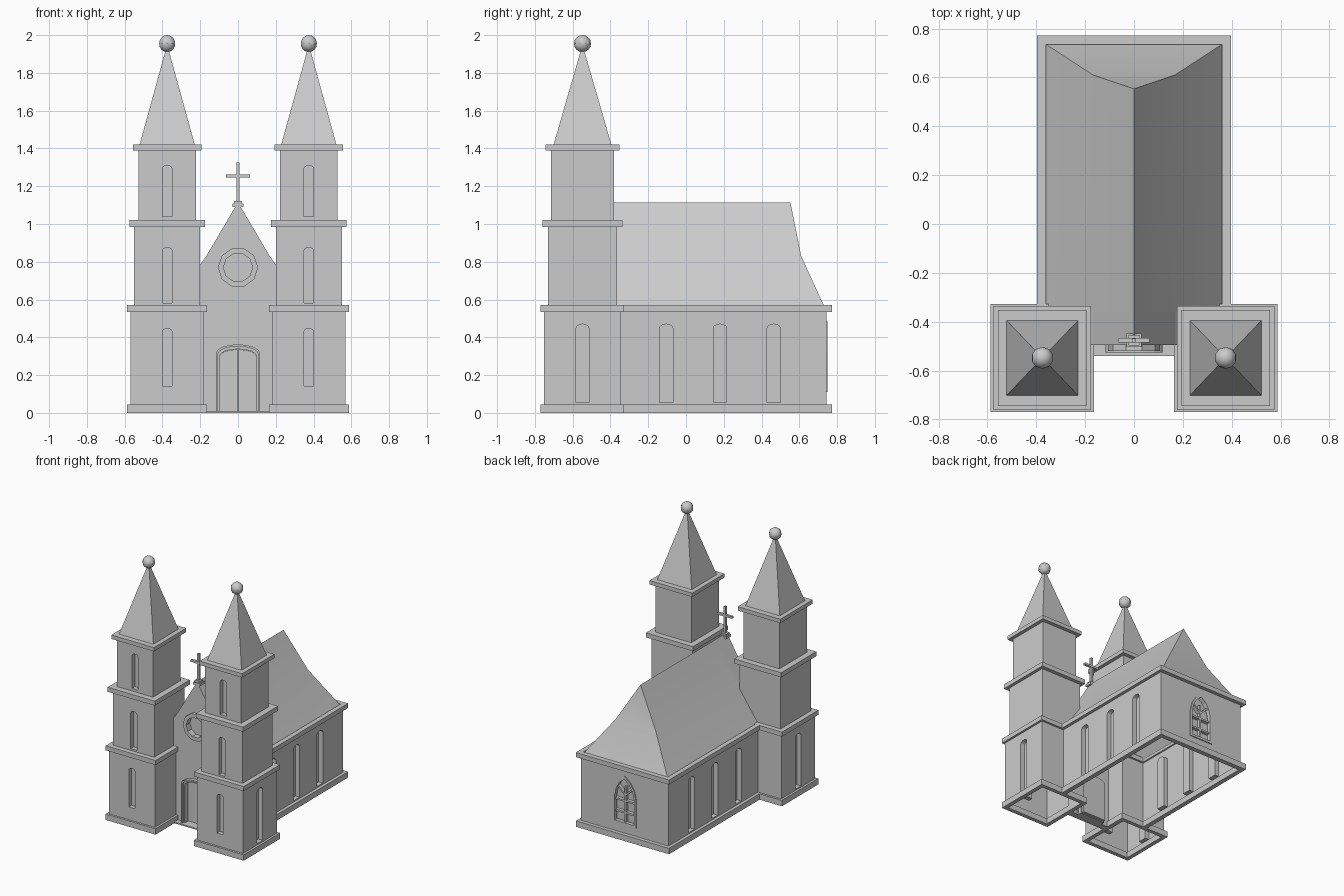
import bpy, bmesh, math
from mathutils import Vector

if "Cube" in bpy.data.objects:
    bpy.data.objects.remove(bpy.data.objects["Cube"])

MAP = {'x': lambda u, v, t: (t, u, v), 'y': lambda u, v, t: (u, t, v), 'z': lambda u, v, t: (u, v, t)}


def make(name, verts, faces):
    me = bpy.data.meshes.new(name)
    me.from_pydata(verts, [], faces)
    bm = bmesh.new()
    bm.from_mesh(me)
    bmesh.ops.recalc_face_normals(bm, faces=bm.faces[:])
    bm.to_mesh(me)
    bm.free()
    ob = bpy.data.objects.new(name, me)
    bpy.context.collection.objects.link(ob)
    return ob


def prism(name, pts, axis, lo, hi):
    n = len(pts)
    verts = [MAP[axis](u, v, t) for t in (lo, hi) for u, v in pts]
    faces = [tuple(range(n)), tuple(range(n, 2 * n))]
    faces += [(i, (i + 1) % n, n + (i + 1) % n, n + i) for i in range(n)]
    return make(name, verts, faces)


def rect(cx, cy, hx, hy):
    return [(cx - hx, cy - hy), (cx + hx, cy - hy), (cx + hx, cy + hy), (cx - hx, cy + hy)]


def ring(name, outer, inner, axis, lo, hi):
    n = len(outer)
    verts = [MAP[axis](u, v, t) for pts, t in ((outer, lo), (inner, lo), (inner, hi), (outer, hi)) for u, v in pts]
    faces = [(k * n + i, k * n + (i + 1) % n, (k + 1) % 4 * n + (i + 1) % n, (k + 1) % 4 * n + i)
             for k in range(4) for i in range(n)]
    return make(name, verts, faces)


def arch(c, half, z0, spring, top, n=6):
    pts = [(c - half, z0), (c + half, z0)]
    return pts + [(c + half * math.cos(math.pi * i / n), spring + (top - spring) * math.sin(math.pi * i / n))
                  for i in range(n + 1)]


def gothic(half, z0, spring, top):
    side = [(half, spring), (half * .85, spring + (top - spring) * .4), (half * .5, spring + (top - spring) * .75)]
    return [(-half, z0), (half, z0)] + side + [(0, top)] + [(-x, z) for x, z in reversed(side)]


def cut(ob, cutters):
    # carve recesses with closed cutters, then remove the cutters
    for c in cutters:
        c.hide_render = True
        m = ob.modifiers.new('recess', 'BOOLEAN')
        m.object, m.operation, m.solver = c, 'DIFFERENCE', 'EXACT'
    dg = bpy.context.evaluated_depsgraph_get()
    me = bpy.data.meshes.new_from_object(ob.evaluated_get(dg))
    ob.modifiers.clear()
    ob.data = me
    for c in cutters:
        bpy.data.objects.remove(c)


def strip(ob, dirs):
    # open the shell on the given outermost sides
    bm = bmesh.new()
    bm.from_mesh(ob.data)
    bm.normal_update()
    dead = set()
    for d in map(Vector, dirs):
        ext = max(v.co.dot(d) for v in bm.verts)
        dead |= {f for f in bm.faces if all(abs(v.co.dot(d) - ext) < 1e-4 for v in f.verts)}
    bmesh.ops.delete(bm, geom=list(dead), context='FACES')
    bm.to_mesh(ob.data)
    bm.free()


def smooth(ob):
    bpy.ops.object.select_all(action='DESELECT')
    ob.select_set(True)
    bpy.context.view_layer.objects.active = ob
    bpy.ops.object.shade_smooth_by_angle(angle=math.radians(35))


DOWN = (0, 0, -1)
TY = -.548

# towers: (half x, half y, bottom, top, window bottom, window top)
levels = [(.195, .205, 0, .54, .143, .446), (.175, .183, .56, .99, .583, .875), (.153, .167, 1.01, 1.4, 1.04, 1.31)]
bands = [(.212, .221, .535, .57), (.2, .213, .985, 1.02), (.181, .196, 1.39, 1.42)]
for s, side in ((-1, 'left'), (1, 'right')):
    cx = .375 * s
    for i, (hx, hy, z0, z1, w0, w1) in enumerate(levels):
        body = prism(f'{side}_tower_level_{i + 1}', rect(cx, TY, hx, hy), 'z', z0, z1)
        front = TY - hy
        cutters = [prism('window_cutter', arch(cx, .026, w0, w1 - .018, w1), 'y', front - .05, front + .035)]
        if i == 0:
            ends = sorted((cx + s * (hx + .05), cx + s * (hx - .035)))
            cutters.append(prism('window_cutter', arch(TY, .034, .055, .448, .47), 'x', *ends))
        cut(body, cutters)
        if i == 0:
            strip(body, [DOWN])
    ring(f'{side}_tower_plinth', rect(cx, TY, .212, .221), rect(cx, TY, .18, .19), 'z', 0, .045)
    for i, (hx, hy, z0, z1) in enumerate(bands):
        prism(f'{side}_tower_cornice_{i + 1}', rect(cx, TY, hx, hy), 'z', z0, z1)
    base = [(x, y, 1.42) for x, y in rect(cx, TY, .146, .153)]
    make(f'{side}_spire', base + [(cx, TY, 1.95)], [(i, (i + 1) % 4, 4) for i in range(4)])
    bpy.ops.mesh.primitive_uv_sphere_add(segments=10, ring_count=8, radius=.045, location=(cx, TY, 1.955))
    ball = bpy.context.object
    ball.name = f'{side}_spire_ball'
    smooth(ball)

# nave walls with side windows and back window recess
nave = prism('nave_walls', rect(0, .1965, .372, .5465), 'z', 0, .545)
cutters = [prism('back_window_cutter', gothic(.09, .12, .32, .47), 'y', .71, .8)]
for s in (-1, 1):
    for y in (-.105, .18, .464):
        cutters.append(prism('window_cutter', arch(y, .035, .055, .448, .47), 'x', *sorted((.337 * s, .42 * s))))
cut(nave, cutters)
strip(nave, [DOWN, (0, 0, 1), (0, -1, 0)])

# nave plinth and eaves run round three sides
u_shape = [(-.396, -.35), (-.396, .772), (.396, .772), (.396, -.35), (.36, -.35), (.36, .735), (-.36, .735), (-.36, -.35)]
prism('nave_plinth', u_shape, 'z', 0, .045)
prism('nave_eaves', u_shape, 'z', .535, .57)

# hipped roof with a flared lower slope
section = [(-.375, .745, .535), (-.168, .61, .83), (0, .553, 1.113), (.168, .61, .83), (.375, .745, .535)]
rv = [(x, -.38, z) for x, y, z in section] + section
roof = make('nave_roof', rv, [(i, i + 1, i + 6, i + 5) for i in range(4)] + [(5, 6, 8, 9), (6, 7, 8)])
smooth(roof)

# gabled front between the towers, with door and round window recesses
gable = [(-.2, 0), (.2, 0), (.2, .785), (.168, .83), (0, 1.115), (-.168, .83), (-.2, .785)]
front = prism('gable_front', gable, 'y', -.496, -.36)


def decagon(r):
    return [(r * math.cos(math.tau * i / 10), .77 + r * math.sin(math.tau * i / 10)) for i in range(10)]


cut(front, [prism('door_cutter', arch(0, .1, .006, .3, .338, 8), 'y', -.56, -.44),
            prism('rose_cutter', decagon(.077), 'y', -.56, -.475)])
strip(front, [DOWN, (0, 1, 0)])
ring('round_window_frame', decagon(.106), decagon(.077), 'y', -.52, -.48)

# door surround, leaves and step
ring('door_surround_outer', arch(0, .117, 0, .315, .363, 8), arch(0, .107, .004, .31, .352, 8), 'y', -.525, -.49)
ring('door_surround_inner', arch(0, .108, 0, .31, .353, 8), arch(0, .098, .006, .3, .338, 8), 'y', -.512, -.46)
for s, side in ((-1, 'left'), (1, 'right')):
    curve = [(s * (.003 + .095 * math.cos(a)), .3 + .036 * math.sin(a)) for a in (math.pi / 8 * i for i in range(5))]
    prism(f'{side}_door_leaf', [(s * .003, .007), (s * .098, .007)] + curve, 'y', -.465, -.442)
prism('door_step', rect(0, -.515, .175, .025), 'z', 0, .01)

# back window frame and bars
ring('back_window_frame', gothic(.1, .11, .32, .485), gothic(.082, .128, .32, .462), 'y', .72, .75)
prism('back_window_mullion', rect(0, .26, .007, .14), 'y', .712, .738)
for z in (.2, .29):
    prism('back_window_bar', rect(0, z, .085, .007), 'y', .712, .738)
for s in (-1, 1):
    prism('back_window_brace', [(0, .325), (0, .341), (s * .065, .405), (s * .072, .393)], 'y', .712, .738)

# gable cross
prism('cross_base', rect(0, -.476, .03, .027), 'z', 1.09, 1.108)
prism('cross_block', rect(0, -.476, .022, .022), 'z', 1.1, 1.122)
prism('cross_shaft', rect(0, -.476, .008, .008), 'z', 1.115, 1.325)
prism('cross_arm', rect(0, -.476, .064, .009), 'z', 1.247, 1.263)
